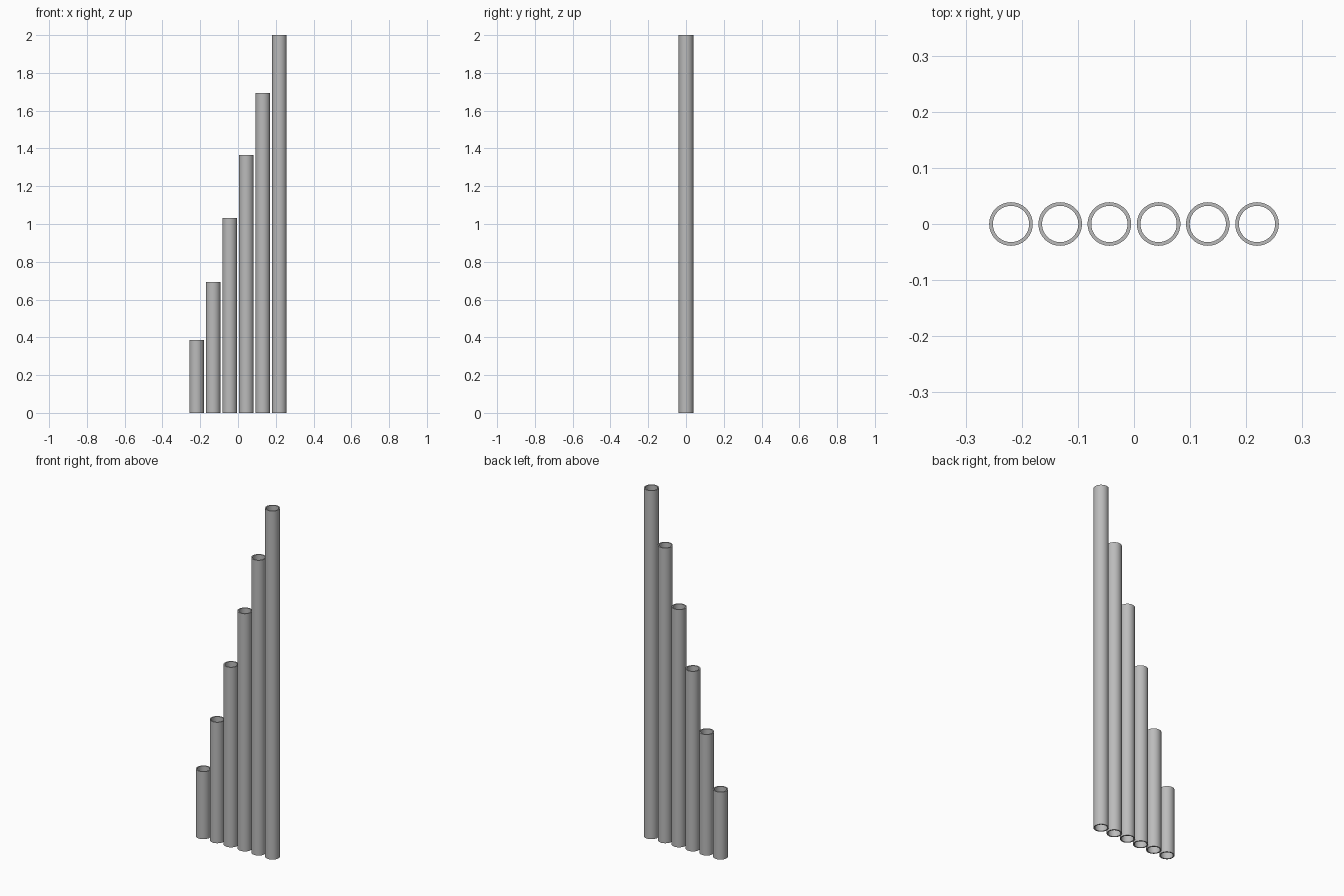
import bpy
import bmesh
import math

# Remove the default cube
cube = bpy.data.objects.get("Cube")
if cube:
    bpy.data.objects.remove(cube, do_unlink=True)

# Brushed metal colour
metal = bpy.data.materials.new("grey_metal")
metal.use_nodes = True
GREY = (0.5, 0.5, 0.5, 1.0)
metal.diffuse_color = GREY
metal.node_tree.nodes["Principled BSDF"].inputs["Base Color"].default_value = GREY

OUTER, INNER = 0.0388, 0.0323
SPACING = 0.0877
SIDES = 64
HEIGHTS = [0.387, 0.694, 1.033, 1.364, 1.694, 2.0]


def make_tube(name, x, height):
    """Open-ended pipe: a wall profile spun about its own axis."""
    bm = bmesh.new()
    profile = [(OUTER, 0), (OUTER, height), (INNER, height), (INNER, 0)]
    verts = [bm.verts.new((r, 0, z)) for r, z in profile]
    edges = [bm.edges.new((verts[i], verts[(i + 1) % 4])) for i in range(4)]
    bmesh.ops.spin(bm, geom=verts + edges, cent=(0, 0, 0), axis=(0, 0, 1),
                   angle=math.tau, steps=SIDES, use_merge=True)
    bmesh.ops.remove_doubles(bm, verts=bm.verts, dist=0.0001)
    bmesh.ops.recalc_face_normals(bm, faces=bm.faces)
    mesh = bpy.data.meshes.new(name)
    bm.to_mesh(mesh)
    bm.free()
    mesh.materials.append(metal)
    tube = bpy.data.objects.new(name, mesh)
    tube.location.x = x
    bpy.context.collection.objects.link(tube)

    # Smooth walls, crisp rims
    bpy.ops.object.select_all(action='DESELECT')
    tube.select_set(True)
    bpy.context.view_layer.objects.active = tube
    bpy.ops.object.shade_smooth_by_angle(angle=math.radians(30))


# Row of pipes rising from the right to the left
middle = (len(HEIGHTS) - 1) / 2
for i, height in enumerate(HEIGHTS):
    make_tube(f"pipe_{i + 1}", (i - middle) * SPACING, height)
